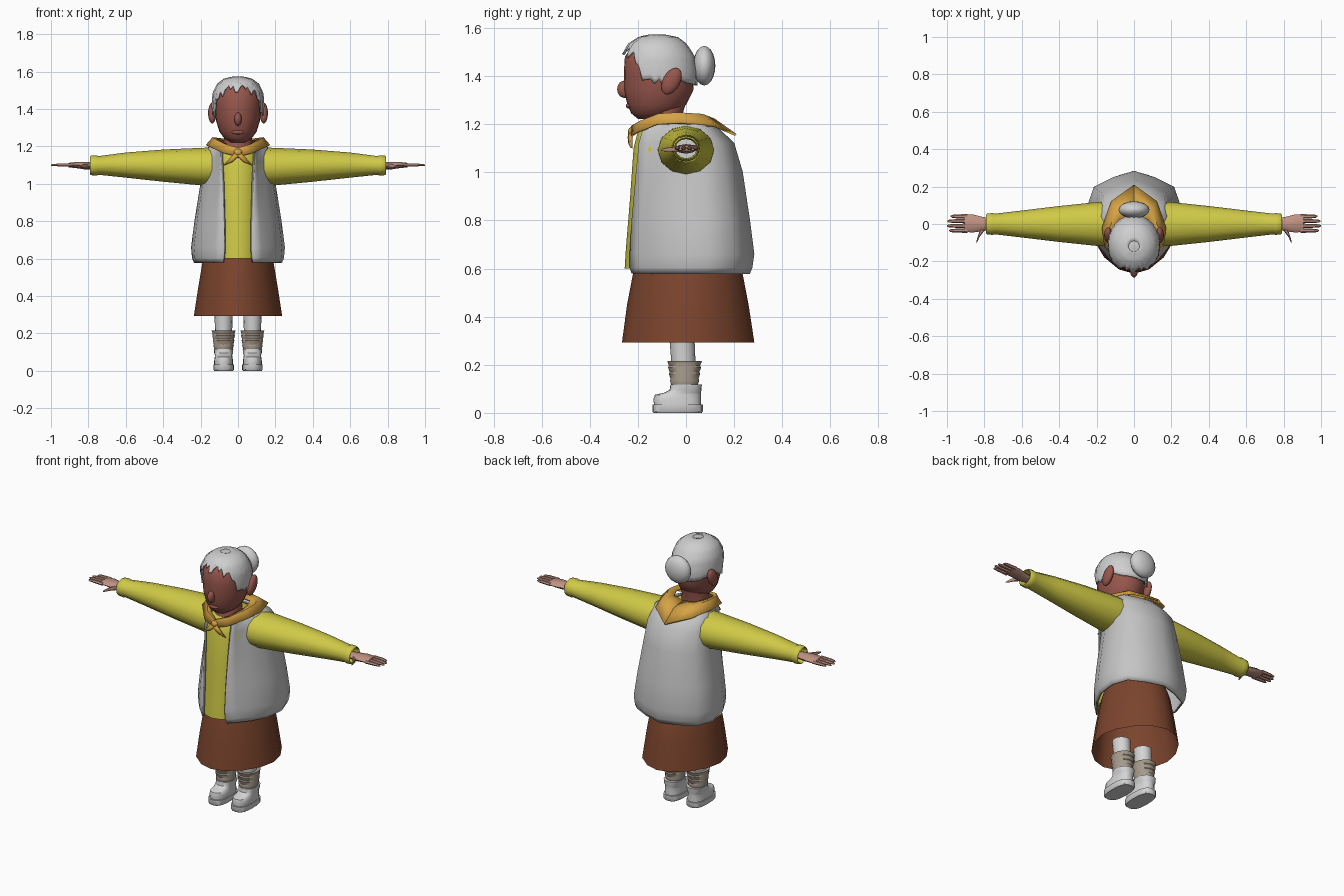
import bpy, math
from mathutils import Vector

if "Cube" in bpy.data.objects:
    bpy.data.objects.remove(bpy.data.objects["Cube"])


def material(name, *rgb):
    m = bpy.data.materials.new(name)
    m.use_nodes = True
    m.diffuse_color = (*rgb, 1)
    m.node_tree.nodes["Principled BSDF"].inputs["Base Color"].default_value = (*rgb, 1)
    return m


GREY = material("light grey", .56, .56, .56)
LINING = material("dark grey", .22, .22, .22)
HAIR = material("silver", .62, .62, .62)
WHITE = material("off white", .66, .66, .66)
YELLOW = material("yellow", .63, .59, .062)
ORANGE = material("orange", .68, .37, .06)
BROWN = material("rust brown", .20, .058, .026)
FACE = material("reddish skin", .31, .094, .072)
HAND = material("pale skin", .53, .29, .225)
TAN = material("tan", .38, .32, .26)


def build(name, verts, faces, mat, mirror=False, thick=0, angle=40):
    me = bpy.data.meshes.new(name)
    me.from_pydata(verts, [], faces)
    ob = bpy.data.objects.new(name, me)
    bpy.context.collection.objects.link(ob)
    me.materials.append(mat)
    bpy.ops.object.select_all(action='DESELECT')
    ob.select_set(True)
    bpy.context.view_layer.objects.active = ob
    bpy.ops.object.mode_set(mode='EDIT')
    bpy.ops.mesh.select_all(action='SELECT')
    bpy.ops.mesh.normals_make_consistent(inside=False)
    bpy.ops.object.mode_set(mode='OBJECT')
    bpy.ops.object.shade_smooth_by_angle(angle=math.radians(angle))
    if thick:
        s = ob.modifiers.new("thickness", 'SOLIDIFY')
        s.thickness, s.offset = thick, 0
    if mirror:
        ob.modifiers.new("mirror", 'MIRROR')
    return ob


def skin(rings, closed=True, caps=True):
    """Join equal rings of points into one surface."""
    n = len(rings[0])
    faces = [(r * n + i, r * n + (i + 1) % n, (r + 1) * n + (i + 1) % n, (r + 1) * n + i)
             for r in range(len(rings) - 1) for i in range(n if closed else n - 1)]
    if caps:
        faces += [tuple(range(n)), tuple(range((len(rings) - 1) * n, len(rings) * n))]
    return [p for r in rings for p in r], faces


def oval(cx, cy, z, rx, ry, n=16, power=1.0):
    pts = []
    for i in range(n):
        c, s = math.cos(math.tau * i / n), math.sin(math.tau * i / n)
        pts.append((cx + rx * math.copysign(abs(c) ** power, c),
                    cy + ry * math.copysign(abs(s) ** power, s), z))
    return pts


def stack(name, rows, mat, cx=0, n=16, power=1.0, mirror=False, caps=True):
    """Upright loft from rows of (z, front y, back y, half width)."""
    rings = [oval(cx, (f + b) / 2, z, w, (b - f) / 2, n, power) for z, f, b, w in rows]
    return build(name, *skin(rings, caps=caps), mat, mirror)


def tube(name, rows, mat, n=8, caps=True):
    """Mirrored loft along x from rows of (x, y, z, half depth, half height)."""
    rings = [[(x, y + a, z + b) for a, b, _ in oval(0, 0, 0, ry, rz, n)]
             for x, y, z, ry, rz in rows]
    return build(name, *skin(rings, caps=caps), mat, True)


def ball(name, loc, size, mat, rot=0, segments=16, mirror=False):
    rows = 10
    rings = []
    for r in range(rows + 1):
        a = math.pi * min(max(r, .08), rows - .08) / rows
        rings.append(oval(0, 0, -math.cos(a), math.sin(a), math.sin(a), segments))
    c, s = math.cos(rot), math.sin(rot)
    rings = [[Vector(loc) + Vector((x * size[0], y * size[1] * c - z * size[2] * s,
                                    y * size[1] * s + z * size[2] * c)) for x, y, z in r]
             for r in rings]
    return build(name, *skin(rings), mat, mirror)


# Skirt, open at the hem, and shirt
stack("skirt", [(.293, -.266, .284, .236), (.45, -.245, .26, .212),
                (.58, -.22, .235, .19), (.66, -.2, .2, .165)], BROWN, n=16, power=1.12, caps=False)
stack("shirt", [(.6, -.255, .2, .15), (.68, -.25, .2, .155), (.9, -.232, .18, .15),
                (1.1, -.218, .13, .14), (1.17, -.2, .09, .125), (1.205, -.16, .03, .1)], YELLOW, n=20)

# Vest: open at the front, peaked at the back
rings = []
for z, front, back, w, gap in [(.58, -.222, .26, .23, .08), (.605, -.23, .27, .24, .073),
                               (.66, -.23, .278, .245, .07), (.8, -.222, .26, .227, .072),
                               (1.0, -.205, .23, .195, .078), (1.12, -.195, .195, .183, .085),
                               (1.18, -.18, .13, .172, .085), (1.205, -.16, .08, .135, .085),
                               (1.215, -.14, .02, .1, .075)]:
    half = [(gap, front), (w * .5, front * .83), (w * .74, front * .52), (w * .94, front * .12),
            (w, back * .33), (w * .86, back * .7), (w * .45, back * .88)]
    rings.append([(x, y, z) for x, y in half] + [(0, back, z)] + [(-x, y, z) for x, y in half[::-1]])
vest = build("vest", *skin(rings, closed=False, caps=False), GREY, thick=.012, angle=60)
vest.data.materials.append(LINING)
vest.modifiers["thickness"].material_offset_rim = 1

# Sleeves with rolled cuffs
tube("sleeve", [(.14, 0, 1.092, .118, .102), (.2, 0, 1.092, .117, .1), (.4, 0, 1.097, .096, .086),
                (.6, 0, 1.1, .072, .067), (.745, 0, 1.098, .055, .05), (.757, 0, 1.098, .058, .054),
                (.785, 0, 1.098, .056, .052), (.792, 0, 1.098, .05, .046), (.75, 0, 1.098, .044, .04)],
     YELLOW, n=12, caps=False)

# Hands
tube("palm", [(.76, 0, 1.095, .03, .018), (.82, 0, 1.097, .04, .02), (.86, .003, 1.1, .048, .017),
              (.905, .004, 1.1, .047, .012)], HAND)
for i, tip in enumerate((.98, .997, 1.0, .988)):
    y = .041 - i * .0255
    tube("finger", [(.89, y, 1.1, .012, .01), (.95, y, 1.101, .0105, .009),
                    (tip - .008, y, 1.1, .008, .006), (tip, y, 1.099, .003, .003)], HAND, 6)
tube("thumb", [(.8, -.02, 1.095, .016, .013), (.826, -.055, 1.095, .015, .011),
               (.838, -.085, 1.094, .011, .008), (.843, -.1, 1.093, .004, .004)], HAND, 6)

# Legs, rolled socks and boots
LEG = .077
stack("leg", [(.1, -.055, .045, .045), (.2, -.06, .04, .045), (.32, -.07, .035, .05)], WHITE, LEG, mirror=True)
sock = []
for i in range(4):
    z, r = .115 + i * .027, .049 + i * .003
    sock += [(z, -.006 - r * 1.15, -.006 + r * 1.15, r),
             (z + .02, -.006 - r * 1.28, -.006 + r * 1.28, r + .006)]
stack("sock", sock, TAN, LEG, 14, mirror=True)
stack("boot_sole", [(0, -.135, .065, .05), (.006, -.14, .07, .055), (.034, -.14, .07, .055)],
      WHITE, LEG, 20, .75, True)
stack("boot_upper", [(.03, -.132, .062, .05), (.055, -.136, .062, .05), (.075, -.13, .062, .047),
                     (.084, -.09, .062, .046), (.095, -.068, .064, .05), (.118, -.065, .066, .052)],
      WHITE, LEG, 20, .8, True)

# Head and neck
HEAD = [(1.222, -.2, -.09, .04), (1.245, -.228, -.04, .075), (1.28, -.243, 0, .1),
        (1.34, -.258, .03, .118), (1.42, -.258, .035, .126), (1.48, -.254, .022, .122),
        (1.525, -.225, -.01, .1), (1.55, -.185, -.045, .065), (1.56, -.14, -.1, .02)]
stack("head", HEAD, FACE, n=24)
stack("neck", [(1.17, -.18, -.01, .085), (1.24, -.165, -.015, .075), (1.32, -.165, .01, .07)], FACE)
ball("nose", (0, -.256, 1.345), (.02, .03, .036), FACE)
ball("mouth", (0, -.236, 1.276), (.034, .014, .012), FACE)
ball("ear", (.138, -.06, 1.378), (.022, .036, .06), FACE, rot=-.5, mirror=True)


def scalp(z, angle, lift):
    """Point on the head at a height and angle (0 = front), lifted outwards."""
    lo, hi = next((p for p in zip(HEAD, HEAD[1:]) if p[0][0] <= z <= p[1][0]), HEAD[-2:])
    t = (z - lo[0]) / (hi[0] - lo[0])
    f, b, w = (lo[k] + (hi[k] - lo[k]) * t for k in (1, 2, 3))
    return Vector((math.sin(angle) * (w + lift),
                   (f + b) / 2 - math.cos(angle) * ((b - f) / 2 + lift),
                   z + lift * max(0, (z - 1.46) * 10)))


# Hair: cap with a jagged hairline, combed ridges and a bun
HAIRLINE = [(0, 1.512), (.5, 1.502), (.85, 1.475), (1.1, 1.41), (1.3, 1.37), (1.65, 1.38),
            (2.0, 1.395), (2.4, 1.37), (3.2, 1.36)]
COLS, ROWS = 56, 12
rings = [[] for _ in range(ROWS + 1)]
for i in range(COLS):
    a = math.tau * i / COLS
    d = min(a, math.tau - a)
    (a0, z0), (a1, z1) = next(p for p in zip(HAIRLINE, HAIRLINE[1:]) if p[0][0] <= d <= p[1][0])
    low = z0 + (z1 - z0) * (d - a0) / (a1 - a0)
    if d < 1.7:
        low += (-.024, .002, .016, -.006, .01)[i % 5]
    for r in range(ROWS + 1):
        s = r / ROWS
        z = 1.56 - (1.56 - low) * s ** 1.6
        rings[r].append(scalp(z, a, .009 + .004 * (i % 2) * s))
build("hair", *skin(rings, caps=False), HAIR, thick=.008)
ball("hair_crown", (0, -.115, 1.53), (.085, .095, .042), HAIR)
ball("hair_bun", (0, .076, 1.443), (.083, .046, .082), HAIR)

# Neckerchief: collar pointed at the back, knotted at the front with two tails
inner = [(0, .03, 1.232), (.07, .015, 1.236), (.1, -.05, 1.236), (.1, -.11, 1.23),
         (.06, -.175, 1.205), (0, -.215, 1.185)]
outer = [(0, .207, 1.155), (.12, .12, 1.192), (.168, -.02, 1.205), (.155, -.12, 1.2),
         (.08, -.205, 1.165), (0, -.235, 1.145)]
middle = [(Vector(p) + Vector(q)) / 2 + Vector((0, 0, .024)) for p, q in zip(inner, outer)]
build("neckerchief", *skin([inner, middle, outer], closed=False, caps=False), ORANGE, True, .01)
build("neckerchief_tail", [(0, -.23, 1.18), (.03, -.228, 1.15), (.075, -.226, 1.1), (.03, -.235, 1.118),
                           (0, -.238, 1.145)], [(0, 1, 2, 3, 4)], ORANGE, True, .01)
ball("neckerchief_knot", (0, -.228, 1.167), (.022, .014, .02), ORANGE, segments=8)
